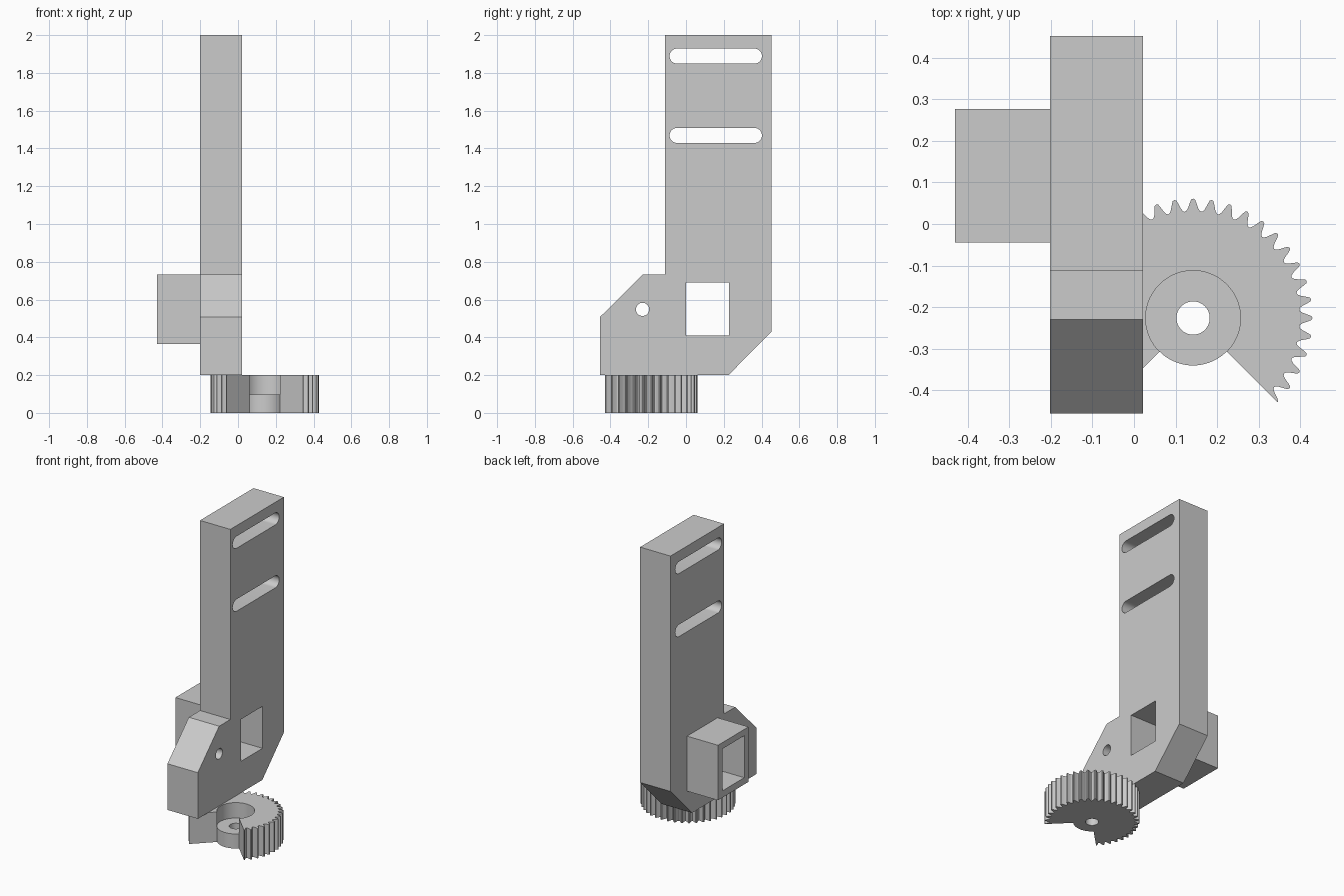
import bpy, bmesh, math

if "Cube" in bpy.data.objects:
    bpy.data.objects.remove(bpy.data.objects["Cube"])

grey = bpy.data.materials.new("light grey")
grey.diffuse_color = (0.6, 0.6, 0.6, 1)
grey.use_nodes = True
grey.node_tree.nodes["Principled BSDF"].inputs["Base Color"].default_value = grey.diffuse_color


def prism(name, pts, lo, hi, axis):
    """Extrude a closed 2D outline along x (points are y, z) or z (points are x, y)."""
    place = (lambda p, t: (t, p[0], p[1])) if axis == "x" else (lambda p, t: (p[0], p[1], t))
    bm = bmesh.new()
    a = [bm.verts.new(place(p, lo)) for p in pts]
    b = [bm.verts.new(place(p, hi)) for p in pts]
    bm.faces.new(a)
    bm.faces.new(b[::-1])
    n = len(pts)
    for i in range(n):
        j = (i + 1) % n
        bm.faces.new((a[i], b[i], b[j], a[j]))
    bmesh.ops.recalc_face_normals(bm, faces=bm.faces)
    me = bpy.data.meshes.new(name)
    bm.to_mesh(me)
    bm.free()
    me.materials.append(grey)
    ob = bpy.data.objects.new(name, me)
    bpy.context.collection.objects.link(ob)
    return ob


def arc(cx, cy, r, start, end, n):
    """Points on an arc, angles in degrees, both ends included."""
    angles = [math.radians(start + (end - start) * i / n) for i in range(n + 1)]
    return [(cx + r * math.cos(t), cy + r * math.sin(t)) for t in angles]


def circle(cx, cy, r, n=48):
    return arc(cx, cy, r, 0, 360, n)[:-1]


def rect(u0, v0, u1, v1):
    return [(u0, v0), (u1, v0), (u1, v1), (u0, v1)]


def slot(u0, u1, v, r):
    return arc(u1 - r, v, r, -90, 90, 16) + arc(u0 + r, v, r, 90, 270, 16)


def boolean(ob, tool, operation="DIFFERENCE"):
    mod = ob.modifiers.new(operation.lower(), "BOOLEAN")
    mod.operation, mod.object, mod.solver = operation, tool, "EXACT"
    bpy.context.view_layer.objects.active = ob
    bpy.ops.object.modifier_apply(modifier=mod.name)
    bpy.data.objects.remove(tool)


def finish(ob):
    bpy.ops.object.select_all(action="DESELECT")
    ob.select_set(True)
    bpy.context.view_layer.objects.active = ob
    bpy.ops.object.shade_smooth_by_angle(angle=math.radians(25))


# Upright arm with chamfered foot
arm = prism("arm", [(-0.455, 0.2), (0.225, 0.2), (0.452, 0.43), (0.452, 2), (-0.112, 2),
                    (-0.112, 0.732), (-0.23, 0.732), (-0.455, 0.508)], -0.202, 0.022, "x")

# Square socket on the left side, open right through the arm
boolean(arm, prism("socket", rect(-0.045, 0.365, 0.277, 0.732), -0.43, -0.1, "x"), "UNION")

# Window, pin hole and two adjustment slots
for outline in (rect(0, 0.41, 0.227, 0.69), circle(-0.23, 0.548, 0.035, 32),
                slot(-0.087, 0.402, 1.889, 0.04), slot(-0.087, 0.402, 1.469, 0.04)):
    boolean(arm, prism("cutter", outline, -0.6, 0.3, "x"))
finish(arm)

# Three-quarter gear: 40-tooth pitch, starting and ending mid tooth
GX, GY, HUB = 0.142, -0.226, 0.114
TOOTH = [(0, 0.287), (0.1, 0.285), (0.17, 0.278), (0.3, 0.264), (0.4, 0.258), (0.5, 0.256),
         (0.6, 0.258), (0.7, 0.264), (0.83, 0.278), (0.9, 0.285)]
outline = []
for k in range(30):
    for f, r in TOOTH:
        t = math.radians(-45 + 9 * (k + f))
        outline.append((GX + r * math.cos(t), GY + r * math.sin(t)))
t = math.radians(225)
outline.append((GX + 0.287 * math.cos(t), GY + 0.287 * math.sin(t)))
outline += arc(GX, GY, HUB, 225, 315, 18)
gear = prism("gear_sector", outline, 0, 0.2, "z")

# Hub recess, open towards the missing quarter, and shaft hole
recess = arc(GX, GY, HUB, -45, 225, 54) + [(GX, GY - 0.3)]
boolean(gear, prism("cutter", recess, 0.097, 0.3, "z"))
boolean(gear, prism("cutter", circle(GX, GY, 0.04), -0.1, 0.3, "z"))
finish(gear)
